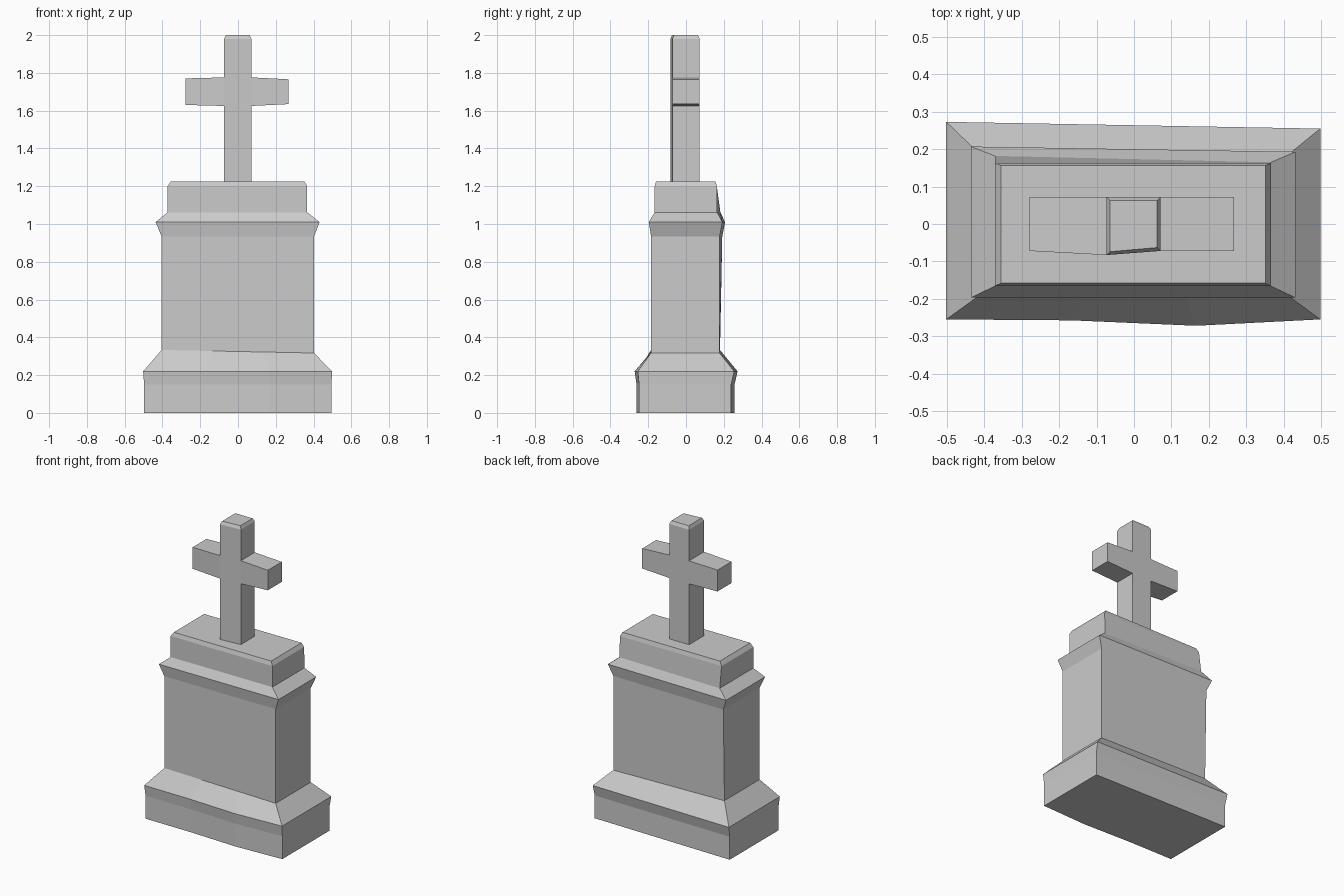
import bpy, bmesh

if "Cube" in bpy.data.objects:
    bpy.data.objects.remove(bpy.data.objects["Cube"])


def ring(bm, z, x0, x1, front, bulge, back_l, back_r, tilt=0.0):
    # six-point loop: the front edge has two extra points so it can bulge
    pts = [(x0, front, z + tilt), (x0 / 3, front - bulge * 0.15, z + tilt / 3),
           (x1 / 3, front - bulge, z - tilt / 3), (x1, front, z - tilt),
           (x1, back_r, z - tilt), (x0, back_l, z + tilt)]
    return [bm.verts.new(p) for p in pts]


def loft(bm, rings):
    n = len(rings[0])
    for a, b in zip(rings, rings[1:]):
        for i in range(n):
            j = (i + 1) % n
            bm.faces.new((a[i], a[j], b[j], b[i]))
    bm.faces.new(rings[0][::-1])
    bm.faces.new(rings[-1])


def finish(bm, name):
    bmesh.ops.recalc_face_normals(bm, faces=bm.faces[:])
    me = bpy.data.meshes.new(name)
    bm.to_mesh(me)
    bm.free()
    ob = bpy.data.objects.new(name, me)
    bpy.context.collection.objects.link(ob)


# pedestal: z, left, right, front, front bulge, back left, back right, tilt
levels = [
    (0.0, -0.497, 0.495, -0.248, 0.014, 0.257, 0.239),
    (0.15, -0.497, 0.495, -0.248, 0.014, 0.257, 0.239),
    (0.22, -0.502, 0.498, -0.255, 0.017, 0.273, 0.255),
    (0.325, -0.405, 0.403, -0.185, 0.0, 0.18, 0.178, 0.008),
    (0.935, -0.405, 0.403, -0.185, 0.0, 0.192, 0.178),
    (1.01, -0.436, 0.432, -0.197, 0.0, 0.207, 0.193),
    (1.062, -0.372, 0.366, -0.166, 0.0, 0.182, 0.165),
    (1.20, -0.372, 0.366, -0.166, 0.0, 0.163, 0.163),
    (1.226, -0.355, 0.351, -0.158, 0.0, 0.156, 0.156),
]
bm = bmesh.new()
loft(bm, [ring(bm, *lv) for lv in levels])
finish(bm, "pedestal")

# cross: upright with a chamfered top
bm = bmesh.new()
rings = []
for z, inset in [(1.215, 0), (1.625, 0), (1.776, 0), (1.98, 0), (2.0, 0.009)]:
    pts = [(-0.073 + inset, -0.083 + inset), (0.071 - inset, -0.072 + inset),
           (0.071 - inset, 0.072 - inset), (-0.073 + inset, 0.072 - inset)]
    rings.append([bm.verts.new((x, y, z)) for x, y in pts])
loft(bm, rings)

# cross: arms pulled out of the upright's sides, slightly tapered
bm.normal_update()
sides = [f for f in bm.faces if abs(f.normal.x) > 0.9
         and 1.65 < f.calc_center_median().z < 1.75]
for f in bmesh.ops.extrude_discrete_faces(bm, faces=sides)["faces"]:
    left = f.calc_center_median().x < 0
    for v in f.verts:
        v.co.x = -0.279 if left else 0.267
        v.co.y = -0.072 if v.co.y < 0 else 0.072
        v.co.z = 1.70 + (v.co.z - 1.70) * (0.93 if left else 0.87)
finish(bm, "cross")
